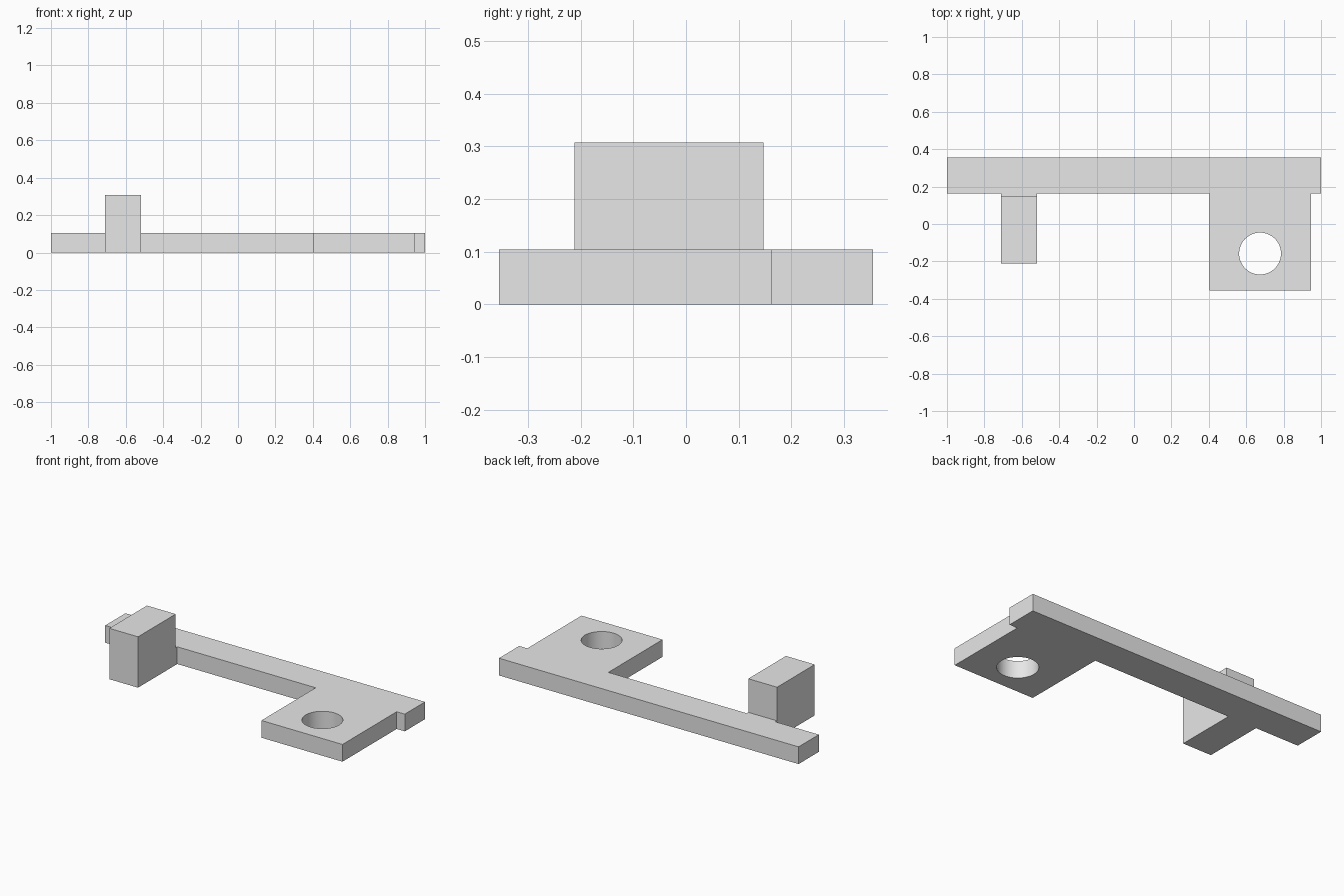
import bpy
import bmesh
import math
from mathutils import Vector

cube = bpy.data.objects.get("Cube")
if cube:
    bpy.data.objects.remove(cube, do_unlink=True)

PLATE_H = 0.104
BLOCK_H = 0.307

# Single grey finish
grey = bpy.data.materials.new("light_grey")
grey.use_nodes = True
colour = (0.8, 0.8, 0.8, 1)
grey.diffuse_color = colour
grey.node_tree.nodes["Principled BSDF"].inputs["Base Color"].default_value = colour


def extrude_profile(name, points, offset):
    """Closed solid swept from a planar outline."""
    bm = bmesh.new()
    face = bm.faces.new([bm.verts.new(p) for p in points])
    swept = bmesh.ops.extrude_face_region(bm, geom=[face])
    moved = [v for v in swept["geom"] if isinstance(v, bmesh.types.BMVert)]
    bmesh.ops.translate(bm, verts=moved, vec=Vector(offset))
    bmesh.ops.recalc_face_normals(bm, faces=bm.faces)
    mesh = bpy.data.meshes.new(name)
    bm.to_mesh(mesh)
    bm.free()
    mesh.materials.append(grey)
    obj = bpy.data.objects.new(name, mesh)
    bpy.context.collection.objects.link(obj)
    return obj


def combine(target, tool, operation):
    """Apply a boolean and remove the tool object."""
    mod = target.modifiers.new(operation.lower(), "BOOLEAN")
    mod.operation = operation
    mod.solver = "EXACT"
    mod.object = tool
    bpy.context.view_layer.objects.active = target
    bpy.ops.object.modifier_apply(modifier=mod.name)
    bpy.data.objects.remove(tool, do_unlink=True)


# Long bar with the mounting tab
back, bar_front, tab_front = 0.355, 0.162, -0.355
tab_left, tab_right = 0.405, 0.946
outline = [(-1, back), (-1, bar_front), (tab_left, bar_front),
           (tab_left, tab_front), (tab_right, tab_front),
           (tab_right, bar_front), (1, bar_front), (1, back)]
bracket = extrude_profile("mounting_bracket", [(x, y, 0) for x, y in outline],
                          (0, 0, PLATE_H))

# Upright block, with a low foot that runs into the bar
block_x, block_width = -0.711, 0.192
block_front, block_back, foot_back = -0.212, 0.147, 0.25
side = [(block_front, 0), (foot_back, 0), (foot_back, PLATE_H),
        (block_back, PLATE_H), (block_back, BLOCK_H), (block_front, BLOCK_H)]
block = extrude_profile("upright_block", [(block_x, y, z) for y, z in side],
                        (block_width, 0, 0))
combine(bracket, block, "UNION")

# Round screw hole through the tab
hole_x, hole_y, radius, sides = 0.674, -0.158, 0.112, 64
angles = [2 * math.pi * i / sides for i in range(sides)]
circle = [(hole_x + radius * math.cos(a), hole_y + radius * math.sin(a), -0.1)
          for a in angles]
cutter = extrude_profile("hole_cutter", circle, (0, 0, 0.4))
cutter.hide_render = True
combine(bracket, cutter, "DIFFERENCE")

# Merge the flat faces across the joins
bm = bmesh.new()
bm.from_mesh(bracket.data)
bmesh.ops.remove_doubles(bm, verts=bm.verts, dist=0.0001)
bmesh.ops.dissolve_limit(bm, angle_limit=math.radians(1),
                         verts=bm.verts, edges=bm.edges)
bm.to_mesh(bracket.data)
bm.free()

bpy.ops.object.select_all(action="DESELECT")
bracket.select_set(True)
bpy.context.view_layer.objects.active = bracket
bpy.ops.object.shade_smooth_by_angle(angle=math.radians(30))
